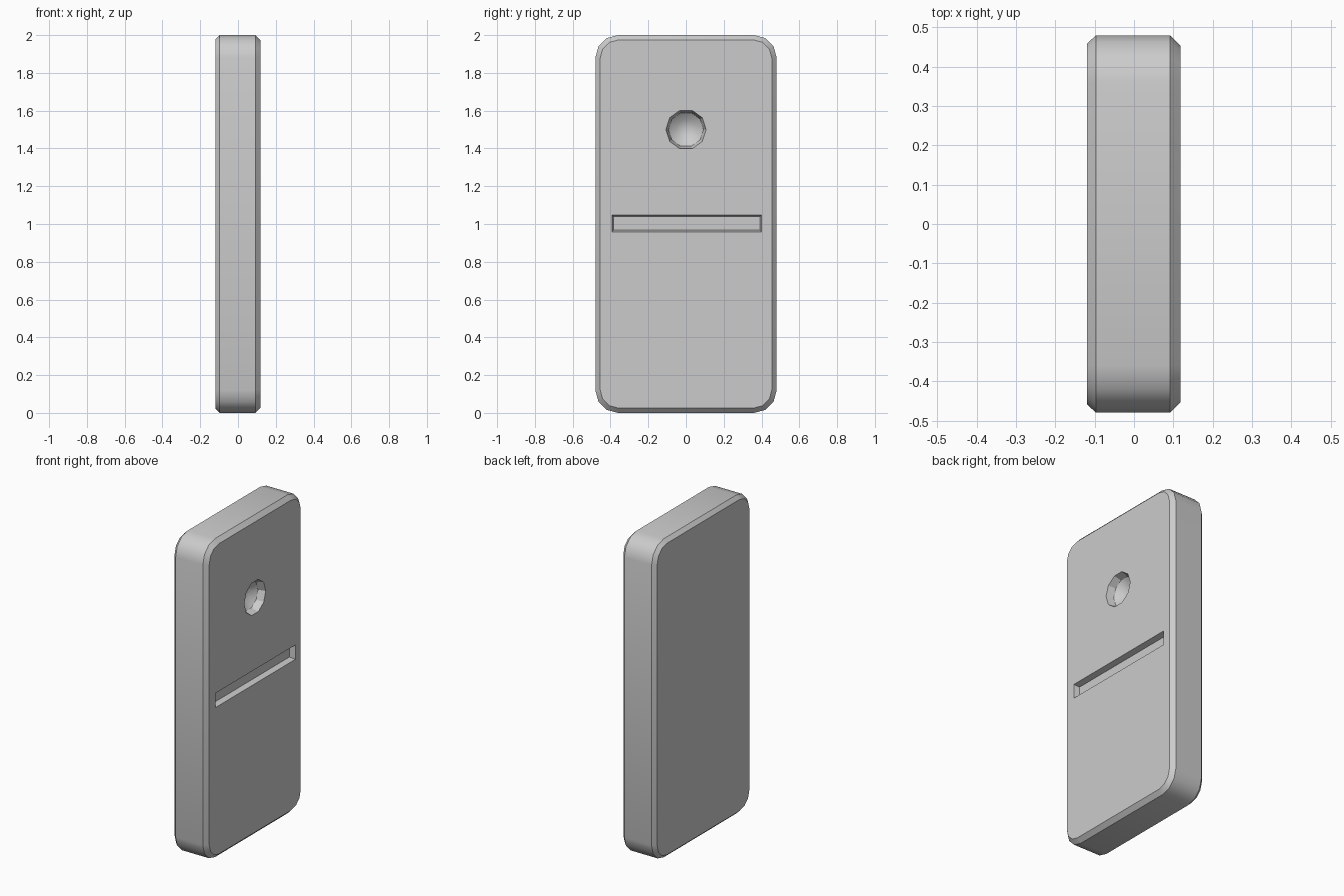
import bpy, bmesh, math
from mathutils import Matrix

if "Cube" in bpy.data.objects:
    bpy.data.objects.remove(bpy.data.objects["Cube"])

FRONT = 0.118   # x of the broad face carrying the recesses
BACK = -0.12


def outline(inset, x):
    """Rounded rectangle in the YZ plane, three facets per corner."""
    r, hy, hz = 0.12 - inset, 0.36, 0.88
    pts = []
    for k, (sy, sz) in enumerate(((1, 1), (-1, 1), (-1, -1), (1, -1))):
        for i in range(4):
            a = math.radians(90 * k + 30 * i)
            pts.append((x, sy * hy + r * math.cos(a), 1 + sz * hz + r * math.sin(a)))
    return pts


def rectangle(hy, hz, x, y0=0.004, z0=1.003):
    return [(x, y0 + a * hy, z0 + b * hz) for a, b in ((1, 1), (-1, 1), (-1, -1), (1, -1))]


def loft(name, loops):
    """Closed solid through a series of equal-length loops."""
    bm = bmesh.new()
    rings = [[bm.verts.new(p) for p in loop] for loop in loops]
    n = len(rings[0])
    for a, b in zip(rings, rings[1:]):
        for i in range(n):
            j = (i + 1) % n
            bm.faces.new((a[i], a[j], b[j], b[i]))
    bm.faces.new(rings[0])
    bm.faces.new(rings[-1])
    return finish(name, bm)


def finish(name, bm):
    bmesh.ops.recalc_face_normals(bm, faces=bm.faces)
    mesh = bpy.data.meshes.new(name)
    bm.to_mesh(mesh)
    bm.free()
    obj = bpy.data.objects.new(name, mesh)
    bpy.context.collection.objects.link(obj)
    return obj


# Chamfered slab
slab = loft("slab", [outline(0.022, BACK), outline(0, -0.097),
                     outline(0, 0.092), outline(0.026, FRONT)])

# Shallow slot with tapered walls
slot = loft("slot_cutter", [rectangle(0.388, 0.036, FRONT - 0.035),
                            rectangle(0.396, 0.045, FRONT),
                            rectangle(0.396, 0.045, FRONT + 0.05)])

# Ten-sided round dimple
bm = bmesh.new()
bmesh.ops.create_uvsphere(bm, u_segments=10, v_segments=6, radius=0.107,
                          matrix=Matrix.Translation((FRONT + 0.001, 0, 1.5))
                          @ Matrix.Diagonal((0.85, 1, 1, 1))
                          @ Matrix.Rotation(math.pi / 2, 4, 'Y'))
dimple = finish("dimple_cutter", bm)

# Cut the recesses
for cutter in (slot, dimple):
    mod = slab.modifiers.new(cutter.name, 'BOOLEAN')
    mod.operation = 'DIFFERENCE'
    mod.solver = 'EXACT'
    mod.object = cutter
    cutter.hide_render = True
    bpy.context.view_layer.objects.active = slab
    slab.select_set(True)
    bpy.ops.object.modifier_apply(modifier=mod.name)
    bpy.data.objects.remove(cutter)

# Smooth rounded corners, sharp chamfers
bpy.ops.object.shade_smooth_by_angle(angle=math.radians(31))
